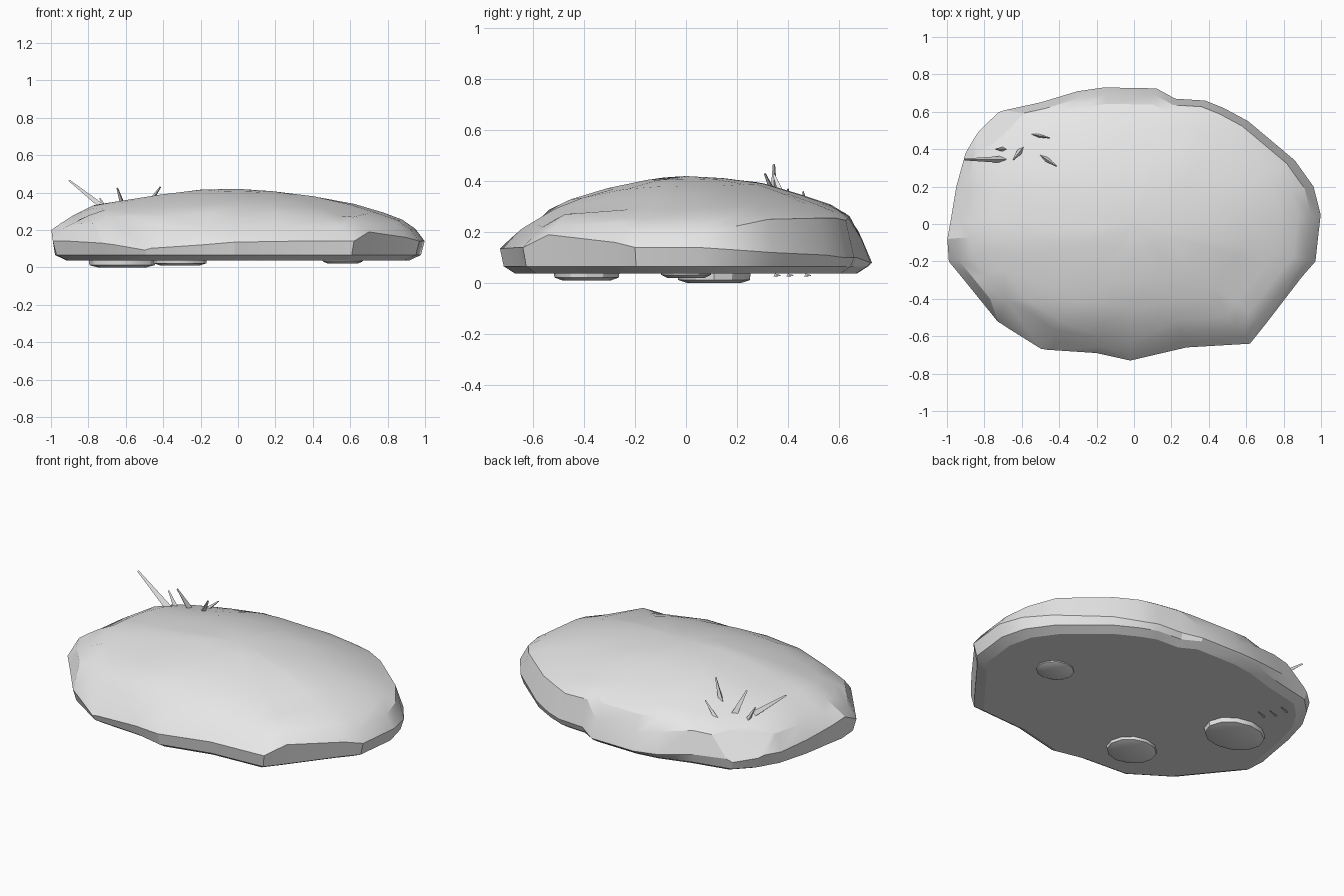
import bpy, bmesh, math
from mathutils import Vector

if "Cube" in bpy.data.objects:
    bpy.data.objects.remove(bpy.data.objects["Cube"])

stone = bpy.data.materials.new("pale_grey_stone")
stone.diffuse_color = (0.8, 0.8, 0.8, 1)
stone.use_nodes = True
stone.node_tree.nodes["Principled BSDF"].inputs["Base Color"].default_value = stone.diffuse_color


def finish(bm, name, angle=None):
    bmesh.ops.recalc_face_normals(bm, faces=bm.faces[:])
    me = bpy.data.meshes.new(name)
    bm.to_mesh(me)
    bm.free()
    me.materials.append(stone)
    if angle:
        me.shade_smooth()
        me.set_sharp_from_angle(angle=math.radians(angle))
    ob = bpy.data.objects.new(name, me)
    bpy.context.collection.objects.link(ob)
    return ob


def interp(pts, t):
    if t <= pts[0][0]:
        return pts[0][1]
    for (a, va), (b, vb) in zip(pts, pts[1:]):
        if t <= b:
            return va + (vb - va) * (t - a) / (b - a)
    return pts[-1][1]


# Rock: plan outline with rim height, plus front and side height profiles
outline = [(.998, .05, .14), (.96, .2, .13), (.86, .34, .12), (.61, .55, .11), (.48, .62, .1),
           (.38, .66, .1), (.22, .67, .1), (.12, .725, .08), (-.16, .73, .08), (-.3, .71, .09),
           (-.5, .65, .12), (-.73, .6, .13), (-.83, .5, .14), (-.9, .38, .14), (-.95, .2, .16),
           (-.98, .02, .18), (-.998, -.08, .2), (-.99, -.2, .14), (-.9, -.31, .14),
           (-.73, -.52, .13), (-.5, -.67, .1), (-.2, -.69, .12), (-.02, -.73, .135),
           (.28, -.66, .14), (.62, -.64, .14), (.7, -.54, .19), (.9, -.28, .16), (.97, -.2, .14)]
front = [(-1, .2), (-.88, .26), (-.77, .335), (-.5, .375), (-.27, .415), (0, .42),
         (.3, .4), (.63, .34), (.86, .27), (.96, .2), (1, .14)]
side = [(-.73, .135), (-.62, .2), (-.53, .3), (-.37, .36), (-.08, .42), (.1, .417),
        (.28, .4), (.45, .35), (.6, .3), (.66, .25), (.71, .13)]


def top(x, y):
    return interp(front, x) + interp(side, y) - .42


bm = bmesh.new()
rings = [[bm.verts.new((x * s, y * s, z)) for x, y, _ in outline]
         for s, z in ((.92, .038), (.98, .066))]
rings.append([bm.verts.new(p) for p in outline])
for s in (.95, .88, .78, .62, .42, .2):
    rings.append([bm.verts.new((x * s, y * s, max(top(x * s, y * s),
                                                  r + min(.08, (1 - s) * .7))))
                  for x, y, r in outline])
n = len(outline)
for a, b in zip(rings, rings[1:]):
    for i in range(n):
        j = (i + 1) % n
        bm.faces.new((a[i], a[j], b[j], b[i]))
bm.faces.new(rings[0])
peak = bm.verts.new((0, 0, .42))
for i in range(n):
    bm.faces.new((rings[-1][i], rings[-1][(i + 1) % n], peak))

# Broken chips: front left shoulder and back left shoulder
for co, no in (((-.75, -.35, .295), (-.0285, -.0634, .0638)),
               ((-.66, .57, .2), (-.5, .6, .55))):
    bmesh.ops.bisect_plane(bm, geom=bm.verts[:] + bm.edges[:] + bm.faces[:],
                           plane_co=co, plane_no=Vector(no).normalized(), clear_outer=True)
    bmesh.ops.holes_fill(bm, edges=[e for e in bm.edges if e.is_boundary], sides=0)
finish(bm, "rock", 24)

# Flat pebbles underneath
for k, (x, y, rx, ry, low) in enumerate([(-.62, .11, .18, .145, 0), (-.31, -.39, .145, .13, .01),
                                         (.56, 0, .11, .1, .02)]):
    bm = bmesh.new()
    loops = [[bm.verts.new((x + rx * s * math.cos(i * math.tau / 12),
                            y + ry * s * math.sin(i * math.tau / 12), z)) for i in range(12)]
             for s, z in ((.72, low), (.97, low + .012), (1, .05))]
    for a, b in zip(loops, loops[1:]):
        for i in range(12):
            j = (i + 1) % 12
            bm.faces.new((a[i], a[j], b[j], b[i]))
    bm.faces.new(loops[0])
    bm.faces.new(loops[-1])
    finish(bm, f"pebble_{k + 1}", 30)


# Grass blades: tapered three-sided spikes
def spike(name, base, tip, r):
    base, tip = Vector(base), Vector(tip)
    bm = bmesh.new()
    bmesh.ops.create_cone(bm, cap_ends=True, segments=3, radius1=r, radius2=r * .25,
                          depth=(tip - base).length)
    m = (tip - base).to_track_quat('Z', 'Y').to_matrix().to_4x4()
    m.translation = (base + tip) / 2
    bm.transform(m)
    finish(bm, name)


blades = [((-.69, .345, .29), (-.905, .345, .465), .022),
          ((-.69, .4, .28), (-.74, .4, .37), .015),
          ((-.6, .4, .29), (-.645, .345, .425), .02),
          ((-.49, .36, .32), (-.415, .31, .43), .018),
          ((-.55, .48, .27), (-.45, .46, .36), .014)]
for k, (b, t, r) in enumerate(blades):
    spike(f"grass_blade_{k + 1}", b, t, r)

# Root tips showing below the rock
for k, (x, y) in enumerate([(-.6, .35), (-.64, .4), (-.66, .47)]):
    spike(f"root_tip_{k + 1}", (x - .03, y, .03), (x + .03, y + .02, .03), .008)
